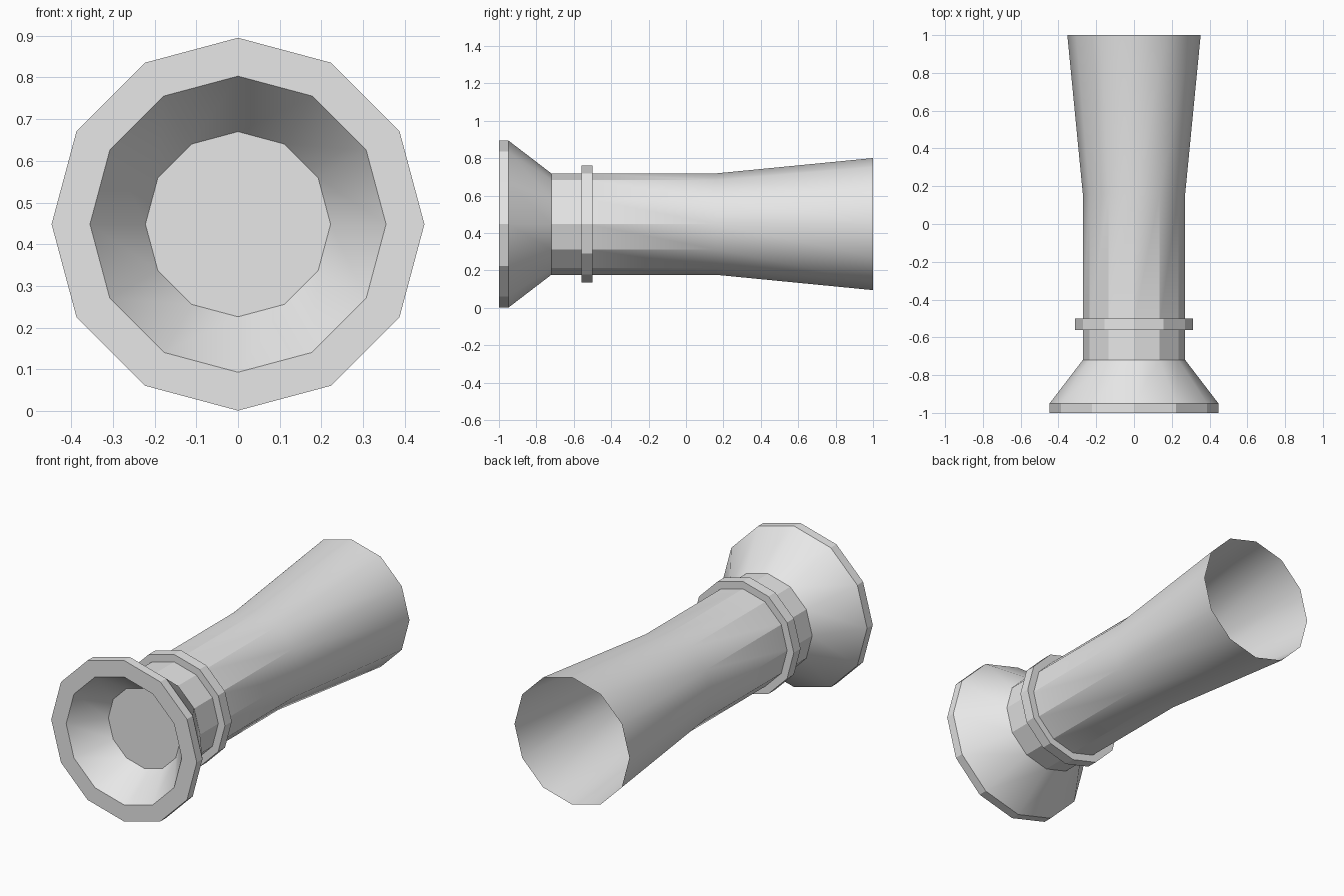
import bpy, bmesh, math

if "Cube" in bpy.data.objects:
    bpy.data.objects.remove(bpy.data.objects["Cube"])

SIDES = 12
CENTRE_Z = 0.448

grey = bpy.data.materials.new("light_grey")
grey.diffuse_color = (0.8, 0.8, 0.8, 1)
grey.use_nodes = True
grey.node_tree.nodes["Principled BSDF"].inputs["Base Color"].default_value = grey.diffuse_color


def lathe(name, profile, cap_end=False):
    """Revolve (y, radius) points, ordered back to front on the outside, about the y axis."""
    bm = bmesh.new()
    rings = []
    for y, r in profile:
        rings.append([bm.verts.new((r * math.cos(k * math.tau / SIDES), y,
                                    r * math.sin(k * math.tau / SIDES) + CENTRE_Z))
                      for k in range(SIDES)])
    for a, b in zip(rings, rings[1:]):
        for k in range(SIDES):
            n = (k + 1) % SIDES
            bm.faces.new((a[k], a[n], b[n], b[k]))
    if cap_end:
        bm.faces.new(rings[-1])
    mesh = bpy.data.meshes.new(name)
    bm.to_mesh(mesh)
    bm.free()
    mesh.materials.append(grey)
    ob = bpy.data.objects.new(name, mesh)
    bpy.context.collection.objects.link(ob)
    # straight tubes stay faceted (30 degrees), flares and cones shade smooth
    bpy.ops.object.select_all(action='DESELECT')
    ob.select_set(True)
    bpy.context.view_layer.objects.active = ob
    bpy.ops.object.shade_smooth_by_angle(angle=math.radians(29.93))
    return ob


# Open handle tube, flaring towards the back
lathe("handle", [(1.0, 0.353), (0.16, 0.271), (-0.53, 0.271), (-0.72, 0.271)])

# Raised collar around the neck
lathe("collar", [(-0.50, 0.26), (-0.50, 0.312), (-0.56, 0.312), (-0.56, 0.26)])

# Conical head with rim, recessed reflector and flat lens
lathe("head", [(-0.72, 0.271), (-0.95, 0.447), (-1.0, 0.447),
               (-1.0, 0.355), (-0.82, 0.222)], cap_end=True)
